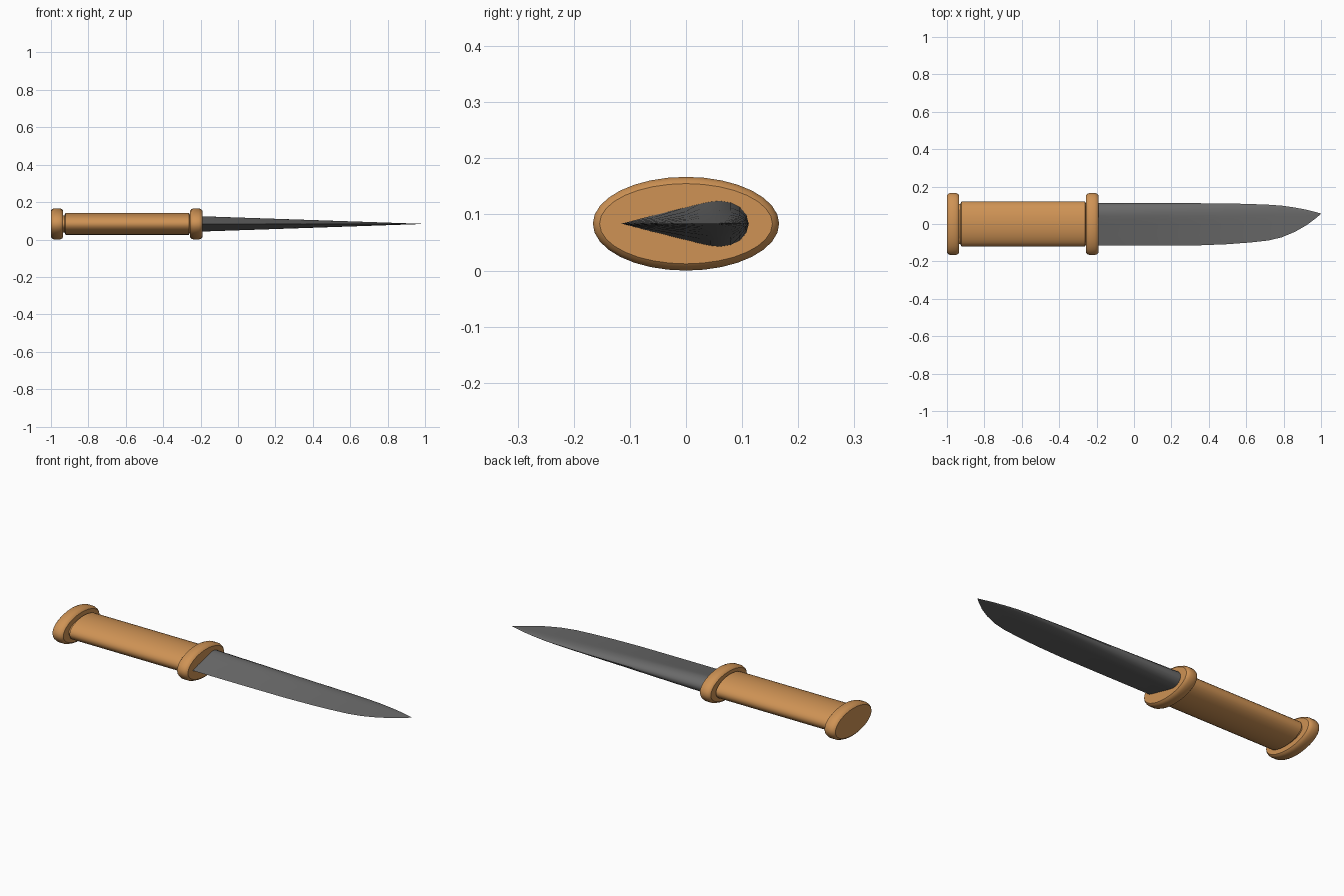
import bpy
import math

cube = bpy.data.objects.get("Cube")
if cube:
    bpy.data.objects.remove(cube)

MID = 0.0835


def material(name, rgb):
    mat = bpy.data.materials.new(name)
    mat.use_nodes = True
    mat.diffuse_color = (*rgb, 1)
    mat.node_tree.nodes["Principled BSDF"].inputs["Base Color"].default_value = (*rgb, 1)
    return mat


wood = material("warm wood", (0.62, 0.29, 0.09))
steel = material("dark steel", (0.145, 0.145, 0.145))


def loft(name, rings, mat):
    """Skin a series of equal rings running along x and cap both ends."""
    n = len(rings[0])
    verts = [p for ring in rings for p in ring]
    faces = [(r * n + i, r * n + (i + 1) % n, (r + 1) * n + (i + 1) % n, (r + 1) * n + i)
             for r in range(len(rings) - 1) for i in range(n)]
    faces.append(tuple(reversed(range(n))))
    faces.append(tuple(range(len(verts) - n, len(verts))))
    mesh = bpy.data.meshes.new(name)
    mesh.from_pydata(verts, [], faces)
    mesh.materials.append(mat)
    obj = bpy.data.objects.new(name, mesh)
    bpy.context.collection.objects.link(obj)
    bpy.ops.object.select_all(action="DESELECT")
    obj.select_set(True)
    bpy.context.view_layer.objects.active = obj
    bpy.ops.object.shade_smooth_by_angle(angle=math.radians(35))
    return obj


def oval(x, ry, rz, n=32):
    angles = [2 * math.pi * i / n for i in range(n)]
    return [(x, ry * math.cos(a), MID + rz * math.sin(a)) for a in angles]


# Handle grip, with a slightly narrower neck under each collar
grip = [(-0.96, 0.012), (-0.928, 0.012), (-0.922, 0), (-0.262, 0), (-0.256, 0.012), (-0.22, 0.012)]
loft("grip", [oval(x, 0.12 - d, 0.058 - d) for x, d in grip], wood)

# Pommel and guard: matching oval collars with rounded rims
rim = [(0, 0.012), (0.006, 0.005), (0.018, 0), (0.047, 0), (0.059, 0.005), (0.065, 0.012)]
for name, start in (("pommel", -1.0), ("guard", -0.256)):
    loft(name, [oval(start + x, 0.166 - d, MID - d) for x, d in rim], wood)

# Blade: teardrop section (distance from cutting edge, half thickness)
half = [(0, 0), (0.25, 0.36), (0.5, 0.7), (0.62, 0.87), (0.7, 0.96), (0.77, 1),
        (0.86, 0.92), (0.93, 0.72), (0.98, 0.4), (1, 0)]
section = [(u, -t) for u, t in half] + [(u, t) for u, t in half[-2:0:-1]]

# Blade outline: x, cutting edge y, spine y
outline = [(-0.22, -0.115, 0.112), (0.1, -0.115, 0.112), (0.35, -0.114, 0.111),
           (0.5, -0.108, 0.11), (0.62, -0.099, 0.107), (0.72, -0.088, 0.103),
           (0.79, -0.071, 0.098), (0.86, -0.042, 0.088), (0.92, -0.008, 0.077),
           (0.97, 0.029, 0.064), (1.0, 0.054, 0.056)]
blade = []
for x, edge, spine in outline:
    thick = 0.041 * (1.002 - x) / 1.2
    blade.append([(x, edge + (spine - edge) * u, MID + thick * t) for u, t in section])
loft("blade", blade, steel)
